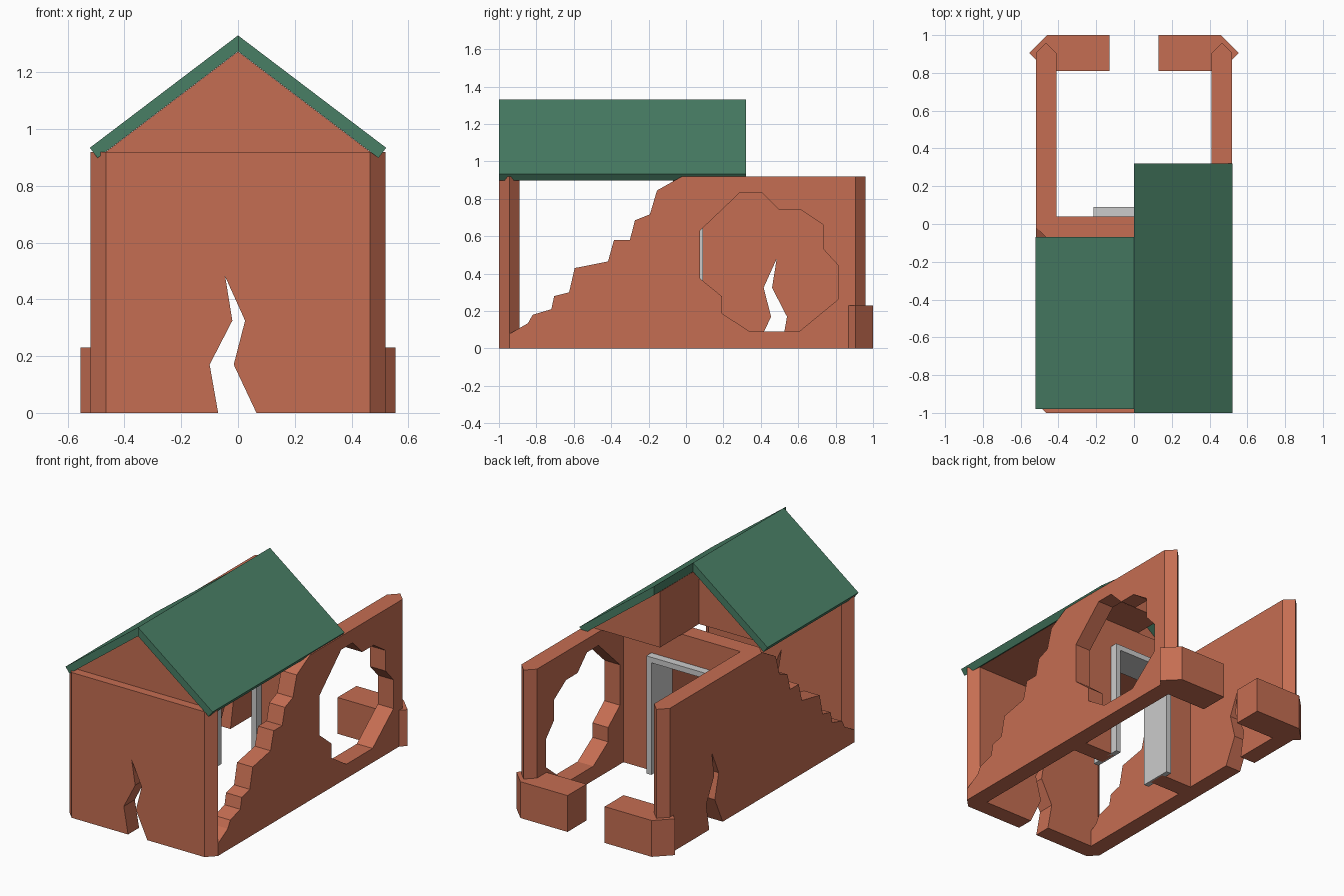
import bpy, bmesh
from mathutils import Vector

if "Cube" in bpy.data.objects:
    bpy.data.objects.remove(bpy.data.objects["Cube"])


def material(name, rgb):
    m = bpy.data.materials.new(name)
    m.diffuse_color = (*rgb, 1)
    m.use_nodes = True
    m.node_tree.nodes["Principled BSDF"].inputs["Base Color"].default_value = m.diffuse_color
    return m


BRICK = material("brick", (0.56, 0.155, 0.085))
GREEN = material("roof_green", (0.065, 0.21, 0.13))


def prism(name, pts, axis, a, b, mat=None):
    """Extrude a 2D outline along an axis from a to b."""
    place = {"x": lambda p, t: (t, p[0], p[1]),
             "y": lambda p, t: (p[0], t, p[1]),
             "z": lambda p, t: (p[0], p[1], t)}[axis]
    bm = bmesh.new()
    face = bm.faces.new([bm.verts.new(place(p, a)) for p in pts])
    ext = bmesh.ops.extrude_face_region(bm, geom=[face])
    shift = Vector(place((0, 0), b - a))
    bmesh.ops.translate(bm, vec=shift,
                        verts=[v for v in ext["geom"] if isinstance(v, bmesh.types.BMVert)])
    bmesh.ops.recalc_face_normals(bm, faces=bm.faces)
    me = bpy.data.meshes.new(name)
    bm.to_mesh(me)
    bm.free()
    ob = bpy.data.objects.new(name, me)
    bpy.context.collection.objects.link(ob)
    if mat:
        me.materials.append(mat)
    return ob


def wall(name, p0, p1, half, height):
    """Wall along a centre line with pointed ends."""
    p0, p1 = Vector(p0), Vector(p1)
    d = (p1 - p0).normalized() * half
    n = Vector((-d.y, d.x))
    pts = [p0 - d, p0 - n, p1 - n, p1 + d, p1 + n, p0 + n]
    return prism(name, pts, "z", 0, height, BRICK)


def cut(ob, pts, axis, a, b):
    """Cut an extruded outline out of an object."""
    cutter = prism("cutter", pts, axis, a, b)
    cutter.hide_render = True
    mod = ob.modifiers.new("cut", "BOOLEAN")
    mod.operation = "DIFFERENCE"
    mod.solver = "EXACT"
    mod.object = cutter
    bpy.context.view_layer.objects.active = ob
    bpy.ops.object.modifier_apply(modifier=mod.name)
    bpy.data.objects.remove(cutter)


X, T, H = 0.465, 0.055, 0.92      # side wall centre, half thickness, height

crack = [(-0.085, -0.08), (-0.07, 0), (-0.1, 0.17), (-0.02, 0.325), (-0.045, 0.48),
         (0.025, 0.325), (-0.015, 0.17), (0.065, 0), (0.1, -0.08)]
crack = [(-0.07, -0.05) if i == 0 else (0.065, -0.05) if i == 8 else p
         for i, p in enumerate(crack)]
steps = [(-1.1, 0.0), (-0.94, 0.08), (-0.845, 0.135), (-0.82, 0.18), (-0.72, 0.21),
         (-0.705, 0.28), (-0.625, 0.3), (-0.595, 0.43), (-0.417, 0.465), (-0.385, 0.58),
         (-0.3, 0.58), (-0.273, 0.685), (-0.193, 0.717), (-0.155, 0.845), (-0.02, 0.921),
         (-0.02, 1.1), (-1.1, 1.1)]
hole = [(0.29, 0.835), (0.405, 0.835), (0.5, 0.74), (0.615, 0.74), (0.735, 0.66),
        (0.735, 0.53), (0.813, 0.445), (0.813, 0.262), (0.604, 0.09), (0.342, 0.09),
        (0.193, 0.187), (0.193, 0.278), (0.075, 0.374), (0.075, 0.63)]

# Front wall with crack
front = wall("front_wall", (-X, -0.945), (X, -0.945), T, H)
cut(front, crack, "y", -1.2, -0.7)

# Broken side walls: hole on the right, crack on the left
right = wall("right_wall", (X, -0.945), (X, 0.905), T, H)
cut(right, steps, "x", 0.3, 0.7)
cut(right, hole, "x", 0.3, 0.7)
left = wall("left_wall", (-X, -0.945), (-X, 0.905), T, H)
cut(left, steps, "x", -0.7, -0.3)
cut(left, [(0.44 - u, z) for u, z in crack], "x", -0.7, -0.3)

# Inner wall with doorway
inner = wall("inner_wall", (-X, -0.015), (X, -0.015), T, H)
cut(inner, [(-0.19, -0.1), (0.19, -0.1), (0.19, 0.725), (-0.19, 0.725)], "y", -0.3, 0.3)

# Door frame
prism("door_frame", [(-0.215, 0), (-0.215, 0.745), (0.215, 0.745), (0.215, 0),
                     (0.18, 0), (0.18, 0.71), (-0.18, 0.71), (-0.18, 0)], "y", -0.12, 0.09)

# Low remains of the back wall, attic gables and roof slabs on both sides
for side, s, attic_end, roof_start, roof_end in (("left", -1, -0.13, -0.98, -0.07),
                                                 ("right", 1, 0.26, -1.0, 0.32)):
    prism(side + "_back_wall_stub",
          [(s * 0.13, 0.81), (s * 0.13, 1.0), (s * 0.46, 1.0),
           (s * 0.555, 0.905), (s * 0.46, 0.81)], "z", 0, 0.23, BRICK)
    prism(side + "_attic", [(0, H), (s * 0.465, H), (0, 1.273)],
          "y", -0.945, attic_end, BRICK)
    prism(side + "_roof", [(0, 1.33), (s * 0.522, 0.934), (s * 0.495, 0.898), (0, 1.274)],
          "y", roof_start, roof_end, GREEN)
